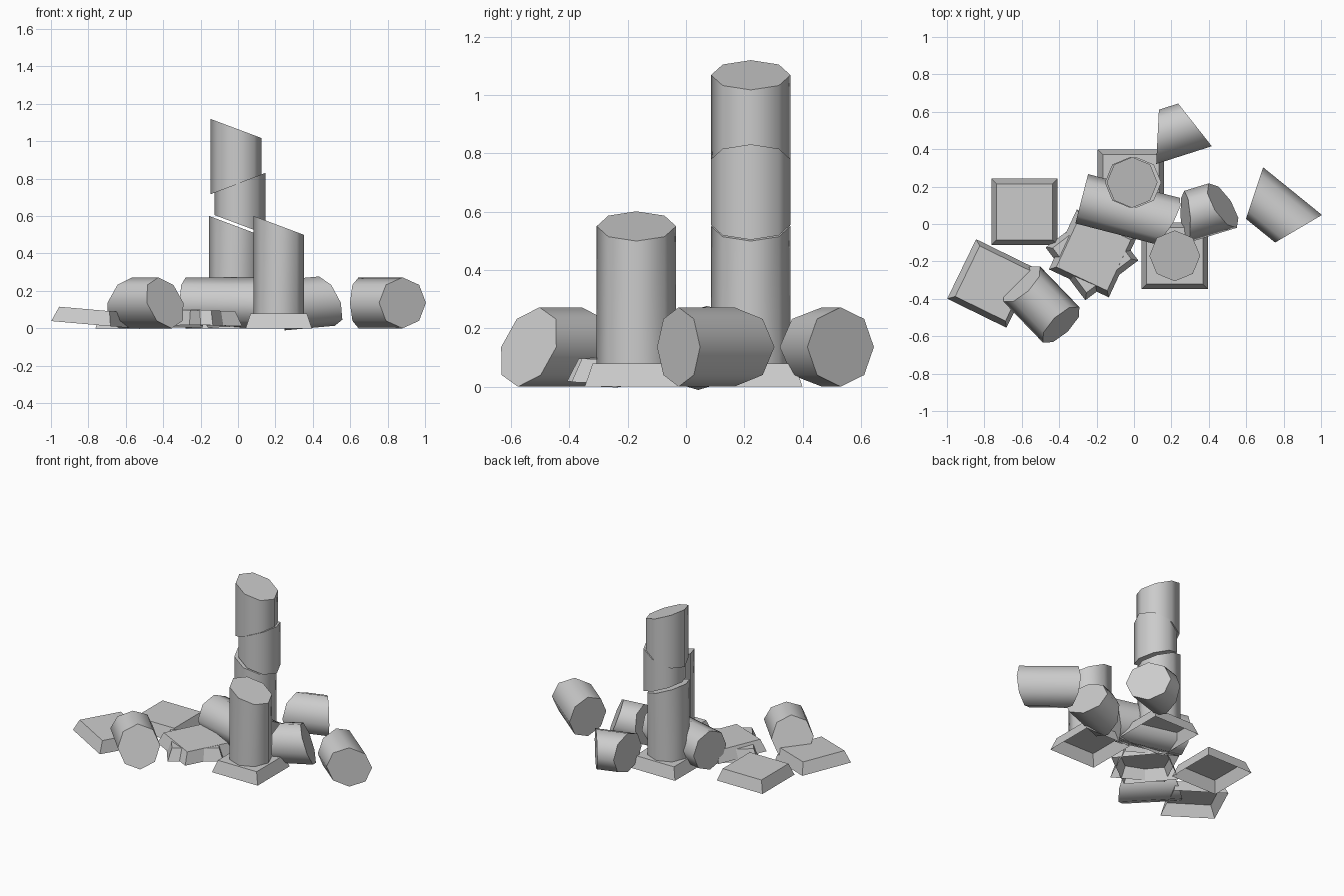
import bpy, bmesh
from math import sin, cos, pi, radians
from mathutils import Matrix, Vector

if "Cube" in bpy.data.objects:
    bpy.data.objects.remove(bpy.data.objects["Cube"])

R = 0.136       # drum radius
SLOPE = 0.375   # slant of the broken ends


def add_object(name, bm, matrix):
    bmesh.ops.recalc_face_normals(bm, faces=bm.faces)
    mesh = bpy.data.meshes.new(name)
    bm.to_mesh(mesh)
    bm.free()
    ob = bpy.data.objects.new(name, mesh)
    ob.matrix_world = matrix
    bpy.context.collection.objects.link(ob)
    return ob


# Eight-sided drum along local z, longest on its local +x side
def drum(name, length, matrix, flat_base=False):
    bm = bmesh.new()
    low, high = [], []
    for i in range(8):
        x, y = R * cos(i * pi / 4), R * sin(i * pi / 4)
        drop = 0 if flat_base else SLOPE * x
        low.append(bm.verts.new((x, y, -length / 2 - drop)))
        high.append(bm.verts.new((x, y, length / 2 + SLOPE * x)))
    for i in range(8):
        j = (i + 1) % 8
        bm.faces.new((low[i], low[j], high[j], high[i])).smooth = True
    for ring in (low[::-1], high):
        cap = bm.faces.new(ring)
        for e in cap.edges:
            e.smooth = False
    add_object(name, bm, matrix)


# Upright placement: z is the mid height, turn faces the long side
def upright(x, y, z, turn=0):
    return Matrix.Translation((x, y, z)) @ Matrix.Rotation(radians(turn), 4, 'Z')


# Lying placement: heading of the axis, roll of the long side (0 = left, 90 = up)
def lying(x, y, heading, roll, z=R, pitch=0):
    a, r, p = radians(heading), radians(roll), radians(pitch)
    axis = Vector((cos(a) * cos(p), sin(a) * cos(p), sin(p)))
    side = Vector((-sin(a), cos(a), 0))
    up = axis.cross(side)
    lx = cos(r) * side + sin(r) * up
    ly = axis.cross(lx)
    rot = Matrix((lx, ly, axis)).transposed().to_4x4()
    return Matrix.Translation((x, y, z)) @ rot


# Square plinth with sloping sides, open underneath
def plinth(name, x, y, turn=0, z=0, tilt_x=0, tilt_y=0):
    bm = bmesh.new()
    corners = ((-1, -1), (1, -1), (1, 1), (-1, 1))
    low = [bm.verts.new((0.177 * u, 0.177 * v, 0)) for u, v in corners]
    high = [bm.verts.new((0.15 * u, 0.15 * v, 0.08)) for u, v in corners]
    for i in range(4):
        j = (i + 1) % 4
        bm.faces.new((low[i], low[j], high[j], high[i]))
    bm.faces.new(high)
    m = (Matrix.Translation((x, y, z)) @ Matrix.Rotation(radians(tilt_x), 4, 'X')
         @ Matrix.Rotation(radians(tilt_y), 4, 'Y')
         @ Matrix.Rotation(radians(turn), 4, 'Z'))
    add_object(name, bm, m)


# Tall column of three stacked drums
plinth("tall_column_plinth", -0.017, 0.222)
drum("tall_column_lower_drum", 0.47, upright(-0.02, 0.222, 0.315, 180), True)
drum("tall_column_middle_drum", 0.225, upright(0.01, 0.222, 0.667))
drum("tall_column_upper_drum", 0.3, upright(-0.01, 0.222, 0.918, 180))

# Short broken column at the front
plinth("short_column_plinth", 0.218, -0.17)
drum("short_column_drum", 0.47, upright(0.218, -0.17, 0.315, 180), True)

# Fallen drums
drum("fallen_long_drum", 0.47, lying(-0.052, 0.076, -14.5, 45), True)
drum("fallen_front_left_drum", 0.303, lying(-0.495, -0.43, -46, -90))
drum("fallen_right_drum", 0.303, lying(0.762, 0.07, -39, 0))
drum("fallen_back_drum", 0.21, lying(0.226, 0.498, 17.7, 180))
drum("fallen_middle_drum", 0.21, lying(0.375, 0.068, 17, 230, pitch=5))

# Loose plinths
plinth("loose_plinth_back_left", -0.585, 0.065)
plinth("loose_plinth_front_left", -0.763, -0.318, -26, z=0.018, tilt_y=5)
plinth("loose_plinth_pile_lower", -0.225, -0.16, 37, z=0.01, tilt_x=-2)
plinth("loose_plinth_pile_upper", -0.22, -0.157, -25, z=0.02, tilt_y=3)
